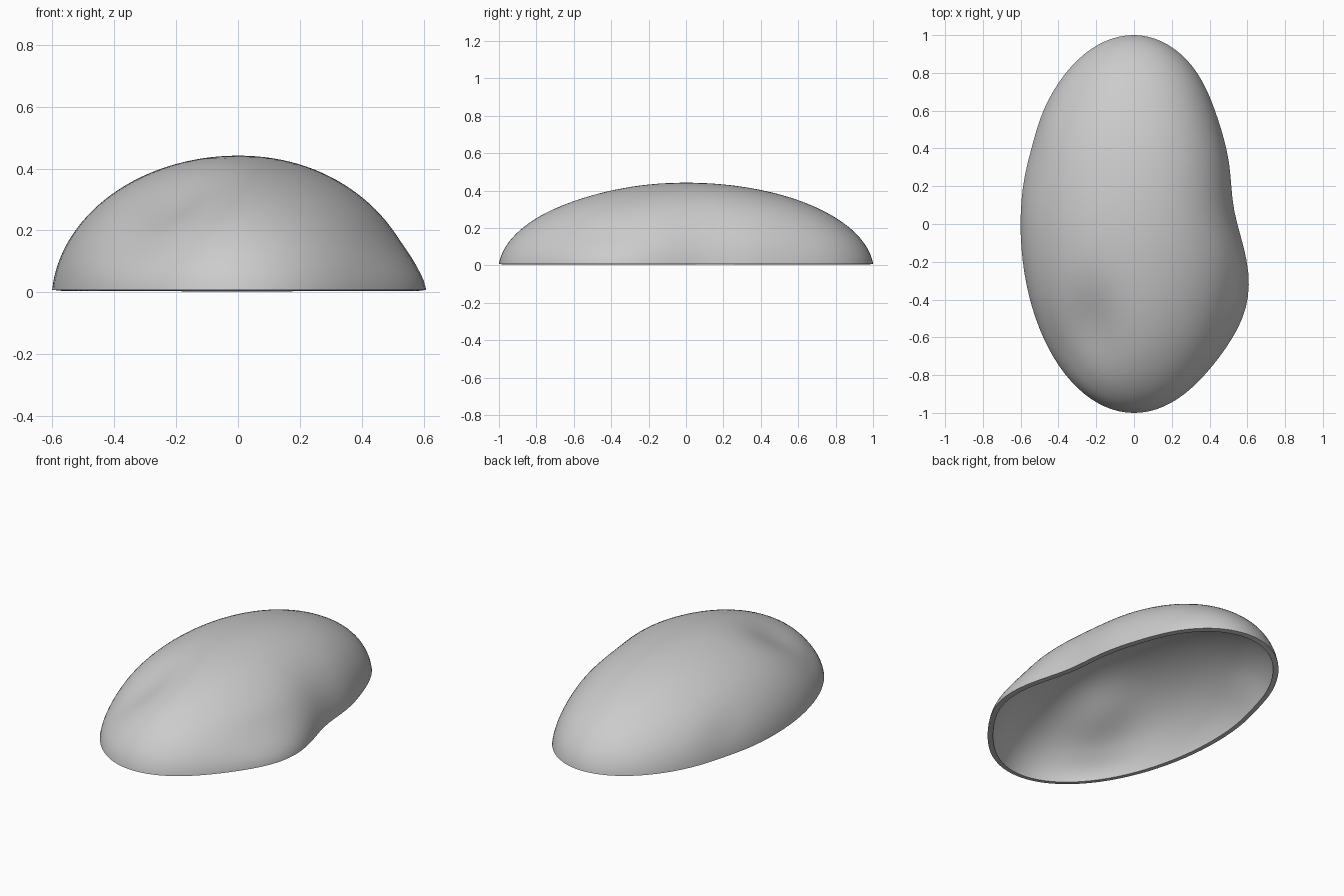
import bpy
import bmesh
from math import exp, sqrt
from mathutils import Matrix, Vector

cube = bpy.data.objects.get("Cube")
if cube:
    bpy.data.objects.remove(cube, do_unlink=True)

A, B, C = 0.603, 1.004, 0.474    # full ellipsoid radii
CUT = 0.04                       # height of the open rim
LIFT = -0.032


def bell(d, width):
    return exp(-(d / width) ** 2 / 2)


def smoothstep(lo, hi, v):
    t = max(0.0, min(1.0, (v - lo) / (hi - lo)))
    return t * t * (3 - 2 * t)


def side_shift(p):
    """Kidney outline of the left flank: notch, slim back, full front foot."""
    half_width = A * sqrt(max(0.01, 1 - (p.y / B) ** 2))
    outward = max(0.0, min(1.0, p.x / half_width)) ** 2
    notch = -0.058 * bell(p.y - 0.09, 0.17)
    slim = -0.056 * bell(p.y - 0.5, 0.25)
    foot = 0.054 * bell(p.y + 0.46, 0.2) * smoothstep(0.25, CUT, p.z)
    return outward * (notch + slim + foot)


def dent(p):
    """Hollows on the right front shoulder and right back flank."""
    shoulder = (0.052 * bell(p.x + 0.24, 0.12) * bell(p.y + 0.57, 0.17)
                * smoothstep(CUT, 0.2, p.z))
    flank = 0.008 * bell(p.x + 0.53, 0.05) * bell(p.y - 0.38, 0.13)
    return shoulder + flank


# Domed shell: ellipsoid cut open at the base
bm = bmesh.new()
bmesh.ops.create_uvsphere(bm, u_segments=96, v_segments=64, radius=1,
                          matrix=Matrix.Diagonal((A, B, C, 1)))
bmesh.ops.bisect_plane(bm, geom=bm.verts[:] + bm.edges[:] + bm.faces[:],
                       plane_co=(0, 0, CUT), plane_no=(0, 0, 1),
                       clear_inner=True)

# Sculpt the flank and the hollows
for v in bm.verts:
    p = v.co.copy()
    normal = Vector((p.x / A ** 2, p.y / B ** 2, p.z / C ** 2)).normalized()
    v.co -= normal * dent(p)
    v.co.x += side_shift(p)
    v.co.z = max(v.co.z, CUT) + LIFT

mesh = bpy.data.meshes.new("domed_shell")
bm.to_mesh(mesh)
bm.free()
shell = bpy.data.objects.new("domed_shell", mesh)
bpy.context.collection.objects.link(shell)

# Wall thickness
wall = shell.modifiers.new("wall", "SOLIDIFY")
wall.thickness = 0.03
wall.offset = -1

# Plain grey
grey = bpy.data.materials.new("plain_grey")
grey.use_nodes = True
colour = (0.6, 0.6, 0.6, 1)
grey.diffuse_color = colour
grey.node_tree.nodes["Principled BSDF"].inputs["Base Color"].default_value = colour
mesh.materials.append(grey)

# Smooth surface with a crisp rim
bpy.context.view_layer.objects.active = shell
shell.select_set(True)
bpy.ops.object.modifier_apply(modifier="wall")
bpy.ops.object.shade_smooth_by_angle(angle=0.7)
